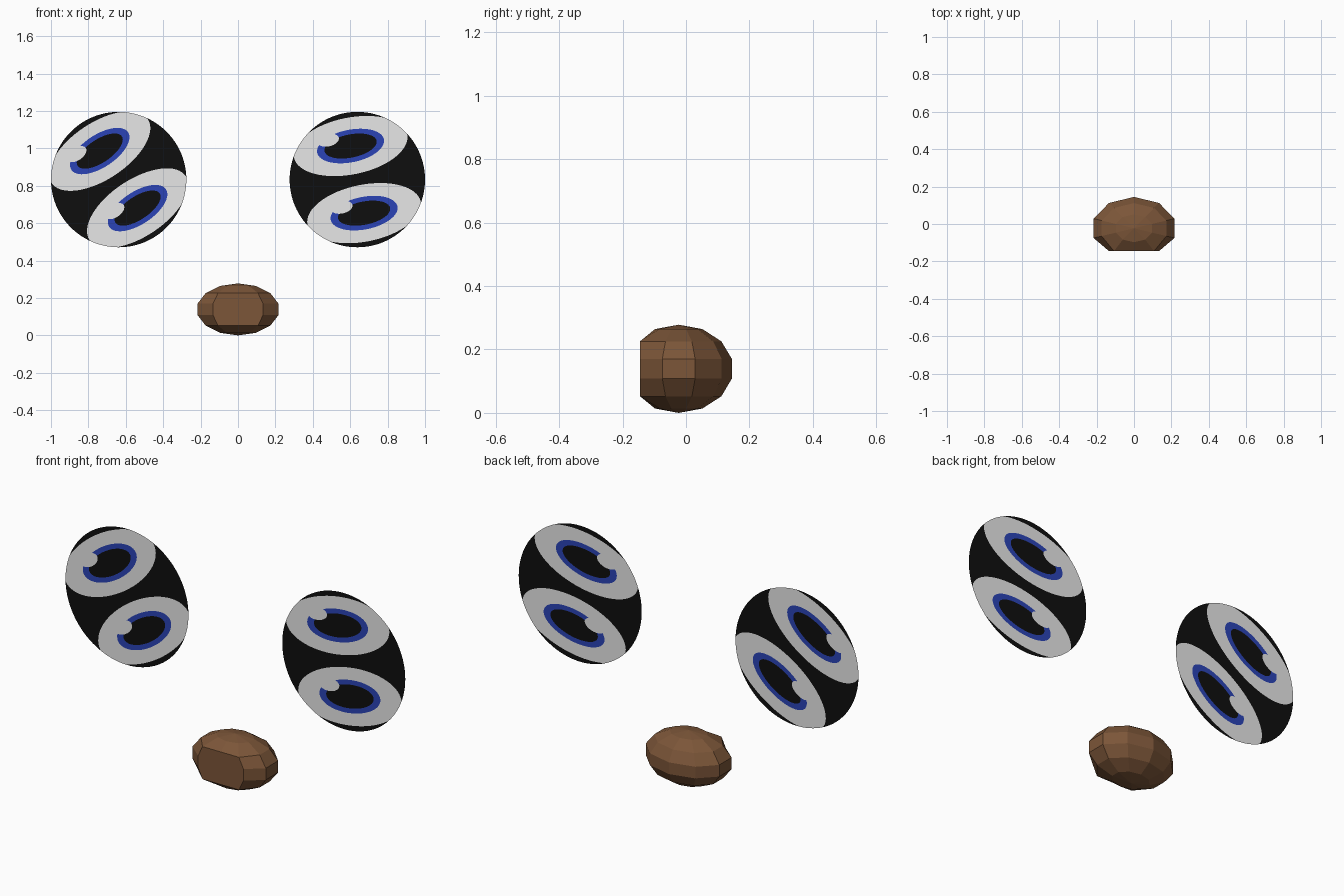
import bpy, bmesh, math
from mathutils import Vector
from mathutils.geometry import delaunay_2d_cdt

if "Cube" in bpy.data.objects:
    bpy.data.objects.remove(bpy.data.objects["Cube"])


def material(name, color):
    m = bpy.data.materials.new(name)
    m.diffuse_color = (*color, 1)
    m.use_nodes = True
    m.node_tree.nodes["Principled BSDF"].inputs["Base Color"].default_value = m.diffuse_color
    return m


BLACK = material("black", (0.0045, 0.0045, 0.0045))
WHITE = material("eye white", (0.8, 0.8, 0.8))
BLUE = material("iris blue", (0.024, 0.057, 0.47))
BROWN = material("nose brown", (0.2, 0.092, 0.04))


def add_object(name, bm, materials):
    mesh = bpy.data.meshes.new(name)
    bm.to_mesh(mesh)
    bm.free()
    for m in materials:
        mesh.materials.append(m)
    obj = bpy.data.objects.new(name, mesh)
    bpy.context.collection.objects.link(obj)
    return obj


# Painted eye disc: ellipses (cx, cy, a, b, material index), later ones on top
R = 0.362
SHAPES = []
for cy in (0.183, -0.183):
    SHAPES += [
        (0, cy, 0.309, 0.152, 1),                  # white
        (0, cy, 0.182, 0.087, 2),                  # iris
        (0, cy, 0.142, 0.062, 0),                  # pupil
        (-0.112, cy + 0.055, 0.059, 0.034, 1),     # highlight notch
    ]


def ellipse(cx, cy, a, b, n):
    return [Vector((cx + a * math.cos(2 * math.pi * i / n),
                    cy + b * math.sin(2 * math.pi * i / n))) for i in range(n)]


def eye_disc(name, x, tilt):
    points, edges = [], []
    for cx, cy, a, b, _ in [(0, 0, R, R, 0)] + SHAPES:
        n = 96 if a == R else 64
        start = len(points)
        points += ellipse(cx, cy, a, b, n)
        edges += [(start + i, start + (i + 1) % n) for i in range(n)]
    verts, _, faces = delaunay_2d_cdt(points, edges, [], 0, 1e-5)[:3]
    bm = bmesh.new()
    bv = [bm.verts.new((v.x, 0, v.y)) for v in verts]
    for f in faces:
        c = sum((verts[i] for i in f), Vector((0, 0))) / len(f)
        if c.length > R:
            continue
        face = bm.faces.new([bv[i] for i in f])
        for cx, cy, a, b, index in SHAPES:
            if ((c.x - cx) / a) ** 2 + ((c.y - cy) / b) ** 2 < 1:
                face.material_index = index
    bmesh.ops.delete(bm, geom=[v for v in bm.verts if not v.link_faces], context='VERTS')
    obj = add_object(name, bm, [BLACK, WHITE, BLUE])
    obj.location = (x, -0.022, 0.833)
    obj.rotation_euler = (0, -math.radians(tilt), 0)


eye_disc("left_eye_disc", -0.638, 33.6)
eye_disc("right_eye_disc", 0.638, 11.4)

# Faceted nose: squashed ball with a flattened front
bm = bmesh.new()
bmesh.ops.create_uvsphere(bm, u_segments=10, v_segments=7, radius=1)
for v in bm.verts:
    angle = math.atan2(v.co.y, v.co.x) + math.pi / 2
    # turn so that a column of corners sits on the front centre line
    r = math.hypot(v.co.x, v.co.y)
    front = False
    if r > 0.01:
        step = round(angle / (math.pi / 5) + 1e-4)
        a = step * math.pi / 5 - math.pi / 2
        front = r > 0.7 and math.sin(a) < -0.7
        v.co.x, v.co.y = r * math.cos(a), r * math.sin(a)
    v.co = (v.co.x * 0.233, v.co.y * 0.172 - 0.023, v.co.z * 0.139 + 0.139)
    if front:
        v.co.y = -0.145
bmesh.ops.recalc_face_normals(bm, faces=bm.faces)
add_object("nose", bm, [BROWN])
